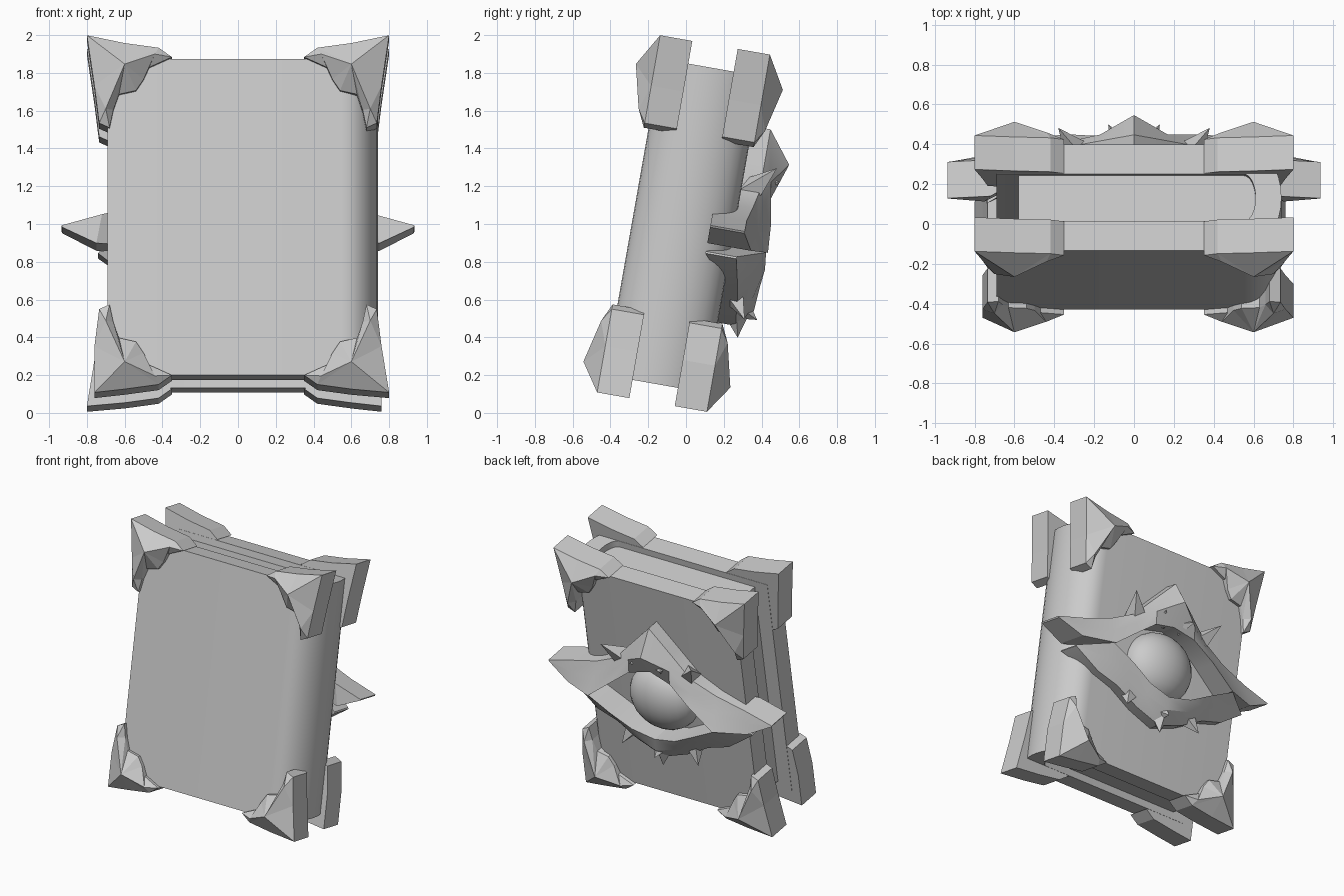
import bpy, bmesh, math
from mathutils import Matrix, Vector

if "Cube" in bpy.data.objects:
    bpy.data.objects.remove(bpy.data.objects["Cube"])

GREY = (0.6, 0.6, 0.6, 1)
mat = bpy.data.materials.new("plain grey")
mat.use_nodes = True
mat.diffuse_color = GREY
mat.node_tree.nodes["Principled BSDF"].inputs["Base Color"].default_value = GREY

LEAN = Matrix.Rotation(math.radians(-10), 4, 'X')
MID_Y, MID_Z = -0.187, 0.973       # centre of the upright book


def finish(name, bm, angle=None):
    """Lean the part with the book and turn it into an object."""
    bmesh.ops.remove_doubles(bm, verts=bm.verts, dist=0.0005)
    bmesh.ops.recalc_face_normals(bm, faces=bm.faces)
    bm.transform(LEAN)
    mesh = bpy.data.meshes.new(name)
    bm.to_mesh(mesh)
    bm.free()
    mesh.materials.append(mat)
    obj = bpy.data.objects.new(name, mesh)
    bpy.context.collection.objects.link(obj)
    if angle:
        bpy.ops.object.select_all(action='DESELECT')
        obj.select_set(True)
        bpy.context.view_layer.objects.active = obj
        bpy.ops.object.shade_smooth_by_angle(angle=math.radians(angle))
    return obj


def extrude_plan(name, plan, z0, z1):
    bm = bmesh.new()
    face = bm.faces.new([bm.verts.new((x, y, z0)) for x, y in plan])
    new = bmesh.ops.extrude_face_region(bm, geom=[face])["geom"]
    moved = [v for v in new if isinstance(v, bmesh.types.BMVert)]
    bmesh.ops.translate(bm, verts=moved, vec=(0, 0, z1 - z0))
    finish(name, bm, 30)


def half_round(rx, ry, steps=16):
    angles = [math.pi * (i / steps - 0.5) for i in range(steps + 1)]
    return [(0.55 + rx * math.cos(a), MID_Y + ry * math.sin(a)) for a in angles]


# Cover with rounded spine, and the recessed page block
outer, inner = half_round(0.19, 0.27), half_round(0.06, 0.12)
wrap = [(-0.69, outer[0][1])] + outer + [(-0.69, outer[-1][1])]
wrap += [(-0.69, inner[-1][1])] + inner[::-1] + [(-0.69, inner[0][1])]
extrude_plan("cover_and_spine", wrap, 0.123, 1.823)
pages = half_round(0.062, 0.122)
extrude_plan("pages", [(-0.58, pages[0][1])] + pages + [(-0.58, pages[-1][1])],
             0.175, 1.775)

# Corner caps: thick star-shaped plates with a raised ridge
CAP = [(.80, .972), (.60, .93), (.42, .905), (.35, .855), (.47, .80), (.50, .735),
       (.54, .675), (.63, .655), (.66, .57), (.68, .475), (.735, .50), (.76, .70)]
RIDGE = [(.60, .80, .10), (.44, .865, .035), (.70, .57, .045)]
OWNER = "001110002220"


def corner_cap(name, sx, side, sz, tip):
    bm = bmesh.new()

    def put(x, z, depth):
        return bm.verts.new((sx * x, MID_Y + side * depth, MID_Z + sz * z))
    outline = list(CAP)
    outline[0] = (tip, .972 if sz > 0 else .948)
    base = [put(x, z, 0.122) for x, z in outline]
    rim = [put(x, z, 0.295) for x, z in outline]
    ridge = [put(x, z, 0.295 + h) for x, z, h in RIDGE]
    bm.faces.new(base)
    n = len(outline)
    for i in range(n):
        j = (i + 1) % n
        a, b = ridge[int(OWNER[i])], ridge[int(OWNER[j])]
        bm.faces.new((base[i], base[j], rim[j], rim[i]))
        bm.faces.new((rim[i], rim[j], a))
        if a != b:
            bm.faces.new((rim[j], b, a))
    finish(name, bm)


for side, face_name in ((-1, "front"), (1, "back")):
    for sz, level in ((1, "top"), (-1, "bottom")):
        for sx, hand in ((1, "left"), (-1, "right")):
            narrow = sz < 0 and sx == side
            corner_cap(f"{face_name}_{level}_{hand}_cap", sx, side, sz,
                       0.76 if narrow else 0.80)


# Eyelids: mirrored lofts, each station holds the outer edge, inner edge and crest
def eyelid(name, stations):
    bm = bmesh.new()
    rows = []
    full = [(-1, s) for s in stations] + [(1, s) for s in stations[-2::-1]]
    for sx, (out, inn, crest) in full:
        back = -0.045 if out[0] > 0.65 else 0.07
        mid = ((out[0] + inn[0]) / 2, (out[1] + inn[1]) / 2, crest)
        pts = [(*out[:2], back), out, mid, inn, (*inn[:2], back)]
        rows.append([bm.verts.new((sx * x, y, z)) for x, z, y in pts])
    for a, b in zip(rows, rows[1:]):
        for k in range(5):
            m = (k + 1) % 5
            bm.faces.new((a[k], a[m], b[m], b[k]))
    for end in (rows[0], rows[-1]):
        bm.faces.new(end)
    bmesh.ops.dissolve_degenerate(bm, edges=bm.edges, dist=0.0005)
    finish(name, bm, 25)


eyelid("upper_eyelid", [
    ((.935, 1.0, .14), (.93, .99, .14), .14),
    ((.72, 1.06, .14), (.75, .905, .19), .17),
    ((.50, 1.13, .16), (.52, .91, .28), .21),
    ((.32, 1.22, .18), (.33, 1.06, .27), .22),
    ((.17, 1.38, .18), (.17, 1.18, .24), .23),
    ((0, 1.556, .18), (0, 1.22, .22), .31)])
eyelid("lower_eyelid", [
    ((.74, .85, .12), (.735, .86, .12), .12),
    ((.55, .72, .15), (.53, .91, .27), .20),
    ((.38, .67, .16), (.35, .82, .28), .22),
    ((.20, .57, .17), (.18, .73, .27), .24),
    ((0, .50, .18), (0, .69, .26), .26)])

# Eyeball
bm = bmesh.new()
bmesh.ops.create_uvsphere(bm, u_segments=24, v_segments=14, radius=1,
                          matrix=Matrix.LocRotScale(Vector((0, 0.085, 0.945)), None,
                                                    Vector((0.27, 0.18, 0.25))))
finish("eyeball", bm, 40)


# Thorns around the lids
def thorn(name, foot, tip, width):
    bm = bmesh.new()
    foot, tip = Vector(foot), Vector(tip)
    d = tip - foot
    place = Matrix.Translation((foot + tip) / 2) @ d.to_track_quat('Z', 'Y').to_matrix().to_4x4()
    bmesh.ops.create_cone(bm, cap_ends=True, segments=4, radius1=width, radius2=0,
                          depth=d.length, matrix=place)
    finish(name, bm)


for sx, hand in ((1, "left"), (-1, "right")):
    thorn(f"brow_thorn_{hand}", (sx * .26, .12, 1.20), (sx * .38, .25, 1.36), .09)
    thorn(f"inner_thorn_{hand}", (sx * .06, .17, 1.25), (sx * .13, .28, 1.29), .06)
    thorn(f"cheek_thorn_{hand}", (sx * .25, .14, .66), (sx * .32, .22, .54), .07)
thorn("chin_thorn", (0, .16, .62), (0, .20, .44), .10)
thorn("chin_spur", (0, .18, .60), (0, .285, .55), .07)
